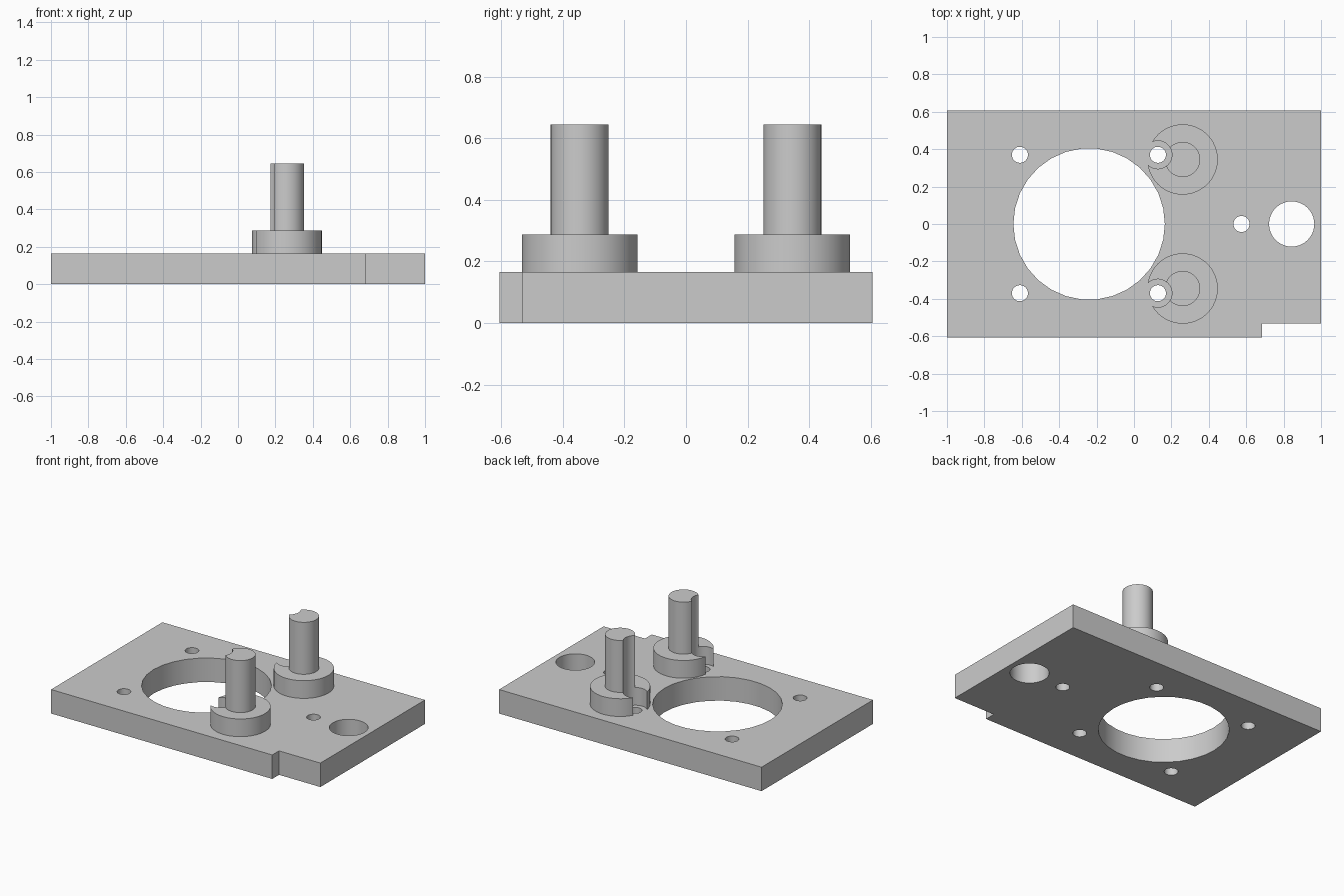
import bpy
import bmesh
import math

if "Cube" in bpy.data.objects:
    bpy.data.objects.remove(bpy.data.objects["Cube"], do_unlink=True)

grey = bpy.data.materials.new("grey_metal")
grey.use_nodes = True
colour = (0.6, 0.6, 0.6, 1)
grey.diffuse_color = colour
grey.node_tree.nodes["Principled BSDF"].inputs["Base Color"].default_value = colour

THICK = 0.165
BOSS_TOP = 0.287
POST_TOP = 0.645


def prism(name, points, z0, z1):
    """Extrude a closed outline from z0 to z1."""
    bm = bmesh.new()
    face = bm.faces.new([bm.verts.new((x, y, z0)) for x, y in points])
    top = bmesh.ops.extrude_face_region(bm, geom=[face])["geom"]
    verts = [v for v in top if isinstance(v, bmesh.types.BMVert)]
    bmesh.ops.translate(bm, verts=verts, vec=(0, 0, z1 - z0))
    bmesh.ops.recalc_face_normals(bm, faces=bm.faces[:])
    mesh = bpy.data.meshes.new(name)
    bm.to_mesh(mesh)
    bm.free()
    mesh.materials.append(grey)
    obj = bpy.data.objects.new(name, mesh)
    bpy.context.collection.objects.link(obj)
    return obj


def circle(x, y, r, sides):
    return [(x + r * math.cos(math.tau * i / sides),
             y + r * math.sin(math.tau * i / sides)) for i in range(sides)]


def cut(obj, cutters):
    """Subtract the cutters, bake the result and remove them."""
    for cutter in cutters:
        cutter.hide_render = True
        mod = obj.modifiers.new("cut", "BOOLEAN")
        mod.operation = "DIFFERENCE"
        mod.solver = "EXACT"
        mod.object = cutter
    bpy.context.view_layer.update()
    graph = bpy.context.evaluated_depsgraph_get()
    baked = bpy.data.meshes.new_from_object(obj.evaluated_get(graph))
    obj.modifiers.clear()
    obj.data = baked
    for cutter in cutters:
        bpy.data.objects.remove(cutter, do_unlink=True)


# Base plate with a notched corner
plate = prism("base_plate",
              [(-1, -0.606), (0.685, -0.606), (0.685, -0.532), (1, -0.532),
               (1, 0.606), (-1, 0.606)], 0, THICK)

# Large bore, cable hole and screw holes
holes = [(-0.24, 0, 0.405, 30), (0.843, 0, 0.121, 40), (0.575, 0, 0.043, 32)]
for side in (1, -1):
    holes += [(x, side * 0.37, 0.043, 32) for x in (-0.61, 0.128)]
cut(plate, [prism("hole_cutter", circle(*h), -0.1, THICK + 0.1) for h in holes])
parts = [plate]

# Stepped posts, each relieved around its screw hole
for side, label in ((1, "back"), (-1, "front")):
    for part, radius, z0, z1 in (("boss", 0.188, THICK, BOSS_TOP),
                                 ("post", 0.094, BOSS_TOP, POST_TOP)):
        obj = prism(f"{label}_{part}", circle(0.26, side * 0.345, radius, 48), z0, z1)
        relief = prism("relief_cutter", circle(0.128, side * 0.37, 0.075, 40),
                       z0 - 0.1, z1 + 0.1)
        cut(obj, [relief])
        parts.append(obj)

# Smooth round walls, sharp rims
bpy.ops.object.select_all(action="DESELECT")
for obj in parts:
    obj.select_set(True)
bpy.context.view_layer.objects.active = plate
bpy.ops.object.shade_smooth_by_angle(angle=math.radians(30))
